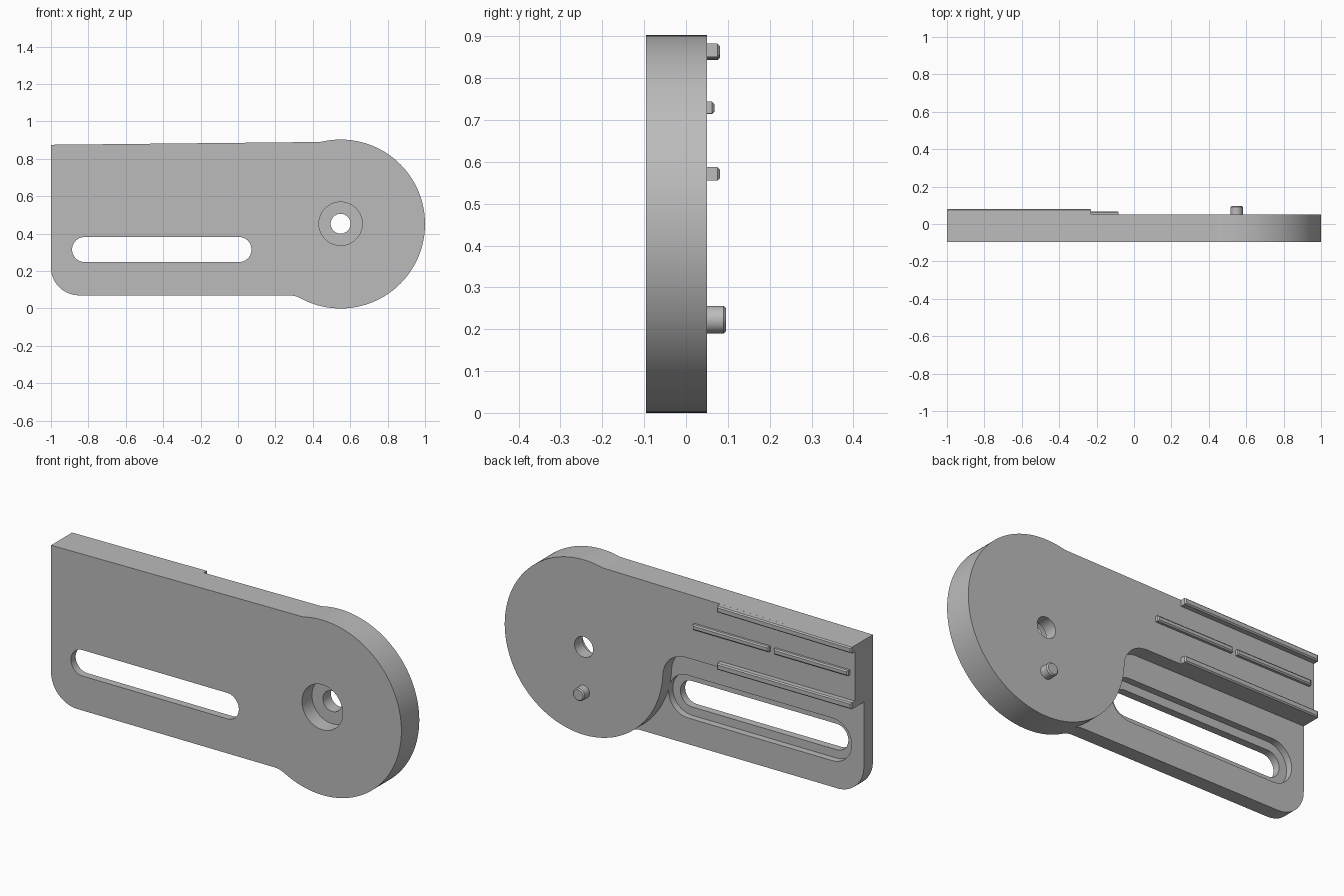
import bpy
import bmesh
from math import cos, sin, pi, sqrt, atan2, radians

if "Cube" in bpy.data.objects:
    bpy.data.objects.remove(bpy.data.objects["Cube"])

grey = bpy.data.materials.new("plain_grey")
grey.use_nodes = True
grey.diffuse_color = (0.5, 0.5, 0.5, 1)
grey.node_tree.nodes["Principled BSDF"].inputs["Base Color"].default_value = (0.5, 0.5, 0.5, 1)

# Main dimensions
FRONT, STEP, BACK = -0.096, -0.022, 0.05
CX, CZ, R = 0.5485, 0.4515, 0.4515    # round head
FILLET = 0.13
BOTTOM, LEDGE = 0.07, 0.555
SLOT_Z, SLOT_X0, SLOT_X1 = 0.315, -0.82, 0.005


def arc(cx, cz, r, a0, a1, n=16):
    """Points on an arc in the x-z plane."""
    return [(cx + r * cos(a0 + (a1 - a0) * i / n), cz + r * sin(a0 + (a1 - a0) * i / n))
            for i in range(n + 1)]


def circle(cx, cz, r, n=48):
    return arc(cx, cz, r, 0, 2 * pi, n)[:-1]


def stadium(r):
    return (arc(SLOT_X1, SLOT_Z, r, -pi / 2, pi / 2, 24)
            + arc(SLOT_X0, SLOT_Z, r, pi / 2, 3 * pi / 2, 24))


def fillet_centre(z_line, side):
    """Centre of a fillet touching a level line and the round head."""
    z = z_line + side * FILLET
    return CX - sqrt((R + FILLET) ** 2 - (z - CZ) ** 2), z


def extrude(name, profile, y0, y1, chamfer=0.0):
    """Solid from an x-z profile, with an optional chamfer round its back face."""
    bm = bmesh.new()
    face = bm.faces.new([bm.verts.new((x, y0, z)) for x, z in profile])
    result = bmesh.ops.extrude_face_region(bm, geom=[face], use_keep_orig=True)
    verts = [g for g in result["geom"] if isinstance(g, bmesh.types.BMVert)]
    bmesh.ops.translate(bm, verts=verts, vec=(0, y1 - y0, 0))
    bmesh.ops.recalc_face_normals(bm, faces=bm.faces)
    if chamfer:
        rim = [e for e in bm.edges if all(v in verts for v in e.verts)]
        bmesh.ops.bevel(bm, geom=rim, offset=chamfer, segments=1, affect="EDGES")
    mesh = bpy.data.meshes.new(name)
    bm.to_mesh(mesh)
    bm.free()
    mesh.materials.append(grey)
    obj = bpy.data.objects.new(name, mesh)
    bpy.context.collection.objects.link(obj)
    return obj


def activate(obj):
    bpy.ops.object.select_all(action="DESELECT")
    obj.select_set(True)
    bpy.context.view_layer.objects.active = obj


def smooth(obj):
    activate(obj)
    bpy.ops.object.shade_smooth_by_angle(angle=radians(30))


def cut(target, name, profile, y0, y1):
    cutter = extrude(name, profile, y0, y1)
    cutter.hide_render = True
    activate(target)
    mod = target.modifiers.new(name, "BOOLEAN")
    mod.operation, mod.solver, mod.object = "DIFFERENCE", "EXACT", cutter
    bpy.ops.object.modifier_apply(modifier=mod.name)
    bpy.data.objects.remove(cutter)


# Plate outline: rounded lower corner, straight bar, fillets into the round head
bx, bz = fillet_centre(BOTTOM, -1)
tx, tz = fillet_centre(0.89, 1)
b_touch = atan2(CZ - bz, CX - bx)
t_touch = atan2(CZ - tz, CX - tx)
outline = [(-1, 0.875)]
outline += arc(-0.85, BOTTOM + 0.15, 0.15, pi, 1.5 * pi)
outline += arc(bx, bz, FILLET, pi / 2, b_touch)
outline += arc(CX, CZ, R, b_touch - pi, t_touch + pi, 96)[1:-1]
outline += arc(tx, tz, FILLET, t_touch, -pi / 2)
plate = extrude("plate", outline, FRONT, BACK)

# Stepped-down area behind the slot, following the head
lx, lz = fillet_centre(LEDGE, -1)
l_touch = atan2(CZ - lz, CX - lx)
recess = [(-1.2, LEDGE)]
recess += arc(lx, lz, FILLET, pi / 2, l_touch)
recess += arc(CX, CZ, R, l_touch + pi, b_touch + pi + 0.05, 32)[1:]
recess += [(recess[-1][0], -0.2), (-1.2, -0.2)]
cut(plate, "recess_cutter", recess, STEP, 0.2)

# Slot with a wider channel at the back, hole with a counterbore at the front
cut(plate, "slot_cutter", stadium(0.067), -0.2, 0.2)
cut(plate, "channel_cutter", stadium(0.11), -0.057, -0.01)
cut(plate, "hole_cutter", circle(CX, 0.453, 0.053), -0.2, 0.2)
cut(plate, "counterbore_cutter", circle(CX, 0.453, 0.116), -0.2, -0.015)
smooth(plate)


# Guide rails and ribs on the back
def bar(name, x0, x1, z0, z1, y, rise=0.0):
    extrude(name, [(x0, z0), (x1, z0 + rise), (x1, z1 + rise), (x0, z1)],
            BACK - 0.01, y, 0.006)


bar("upper_rail", -1, -0.23, 0.843, 0.875, 0.081, 0.008)
bar("lower_rail", -1, -0.23, LEDGE, 0.588, 0.081)
bar("outer_rib", -0.97, -0.545, 0.714, 0.742, 0.068)
bar("inner_rib", -0.517, -0.083, 0.716, 0.744, 0.068)

# Locating pin
smooth(extrude("pin", circle(CX, 0.2225, 0.033, 32), BACK - 0.01, 0.096, 0.006))
